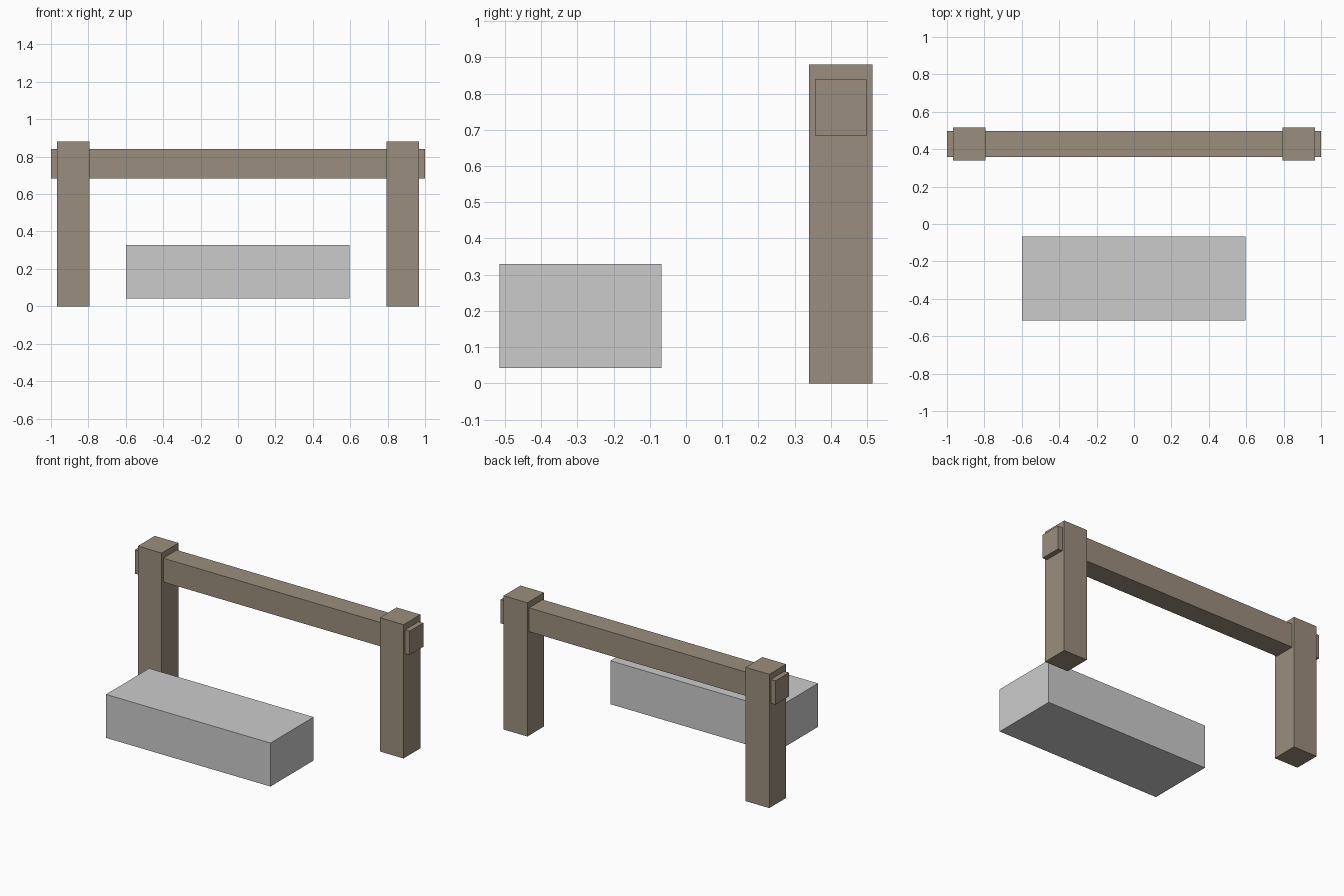
import bpy

if "Cube" in bpy.data.objects:
    bpy.data.objects.remove(bpy.data.objects["Cube"])

wood = bpy.data.materials.new("wood")
wood.diffuse_color = (0.33, 0.27, 0.21, 1)
wood.use_nodes = True
wood.node_tree.nodes["Principled BSDF"].inputs["Base Color"].default_value = wood.diffuse_color


def box(name, x, y, z, material=None):
    """Axis-aligned box from (min, max) ranges."""
    ranges = (x, y, z)
    bpy.ops.mesh.primitive_cube_add(size=1, location=[(a + b) / 2 for a, b in ranges])
    obj = bpy.context.object
    obj.name = name
    obj.scale = [b - a for a, b in ranges]
    bpy.ops.object.transform_apply(location=False, rotation=False, scale=True)
    if material:
        obj.data.materials.append(material)
    return obj


# Upright posts, one at each end
for side, sx in (("left", -1), ("right", 1)):
    box(side + "_post", sorted((sx * 0.794, sx * 0.967)), (0.34, 0.515), (0, 0.88), wood)

# Cross beam passing through both posts
box("cross_beam", (-1, 1), (0.357, 0.498), (0.683, 0.84), wood)

# Plain trough block in front, held just above the ground
box("trough_block", (-0.6, 0.597), (-0.515, -0.067), (0.043, 0.329))
